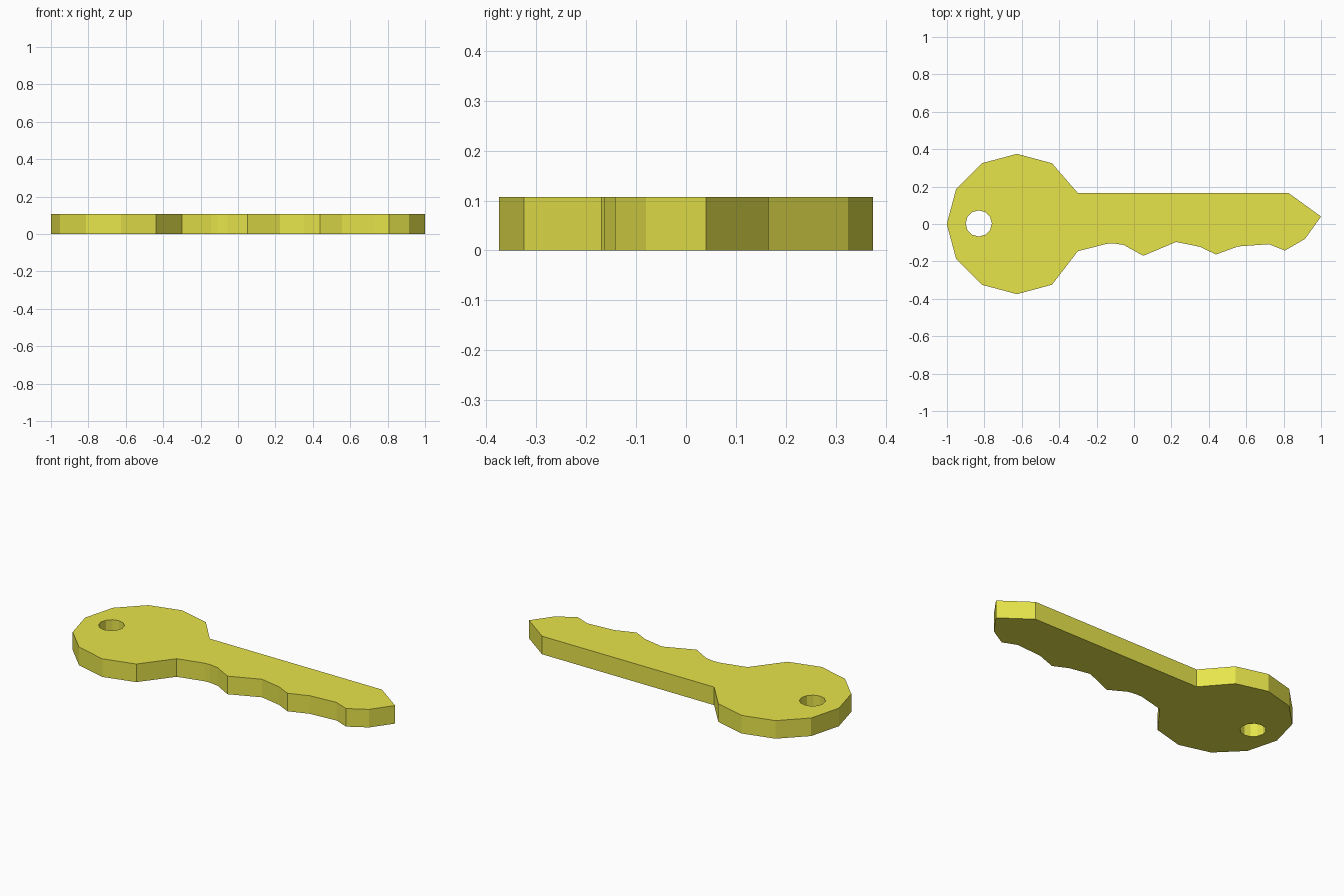
import bpy, bmesh
from math import cos, sin, radians

if "Cube" in bpy.data.objects:
    bpy.data.objects.remove(bpy.data.objects["Cube"])

THICK = 0.107
BOW_X, BOW_R = -0.626, 0.375
HOLE_X, HOLE_Y, HOLE_R = -0.83, 0.003, 0.07


def arc(cx, cy, r, start, end, step):
    return [(cx + r * cos(radians(a)), cy + r * sin(radians(a)))
            for a in range(start, end + 1, step)]


# Outline: bow (part of a twelve-sided disc), then toothed edge, tip and straight back
bow = arc(BOW_X, 0, BOW_R, 60, 300, 30)
blade = [(-0.30, -0.145), (-0.145, -0.106), (-0.11, -0.104), (-0.055, -0.112),
         (0.05, -0.17), (0.225, -0.096), (0.353, -0.122), (0.438, -0.163),
         (0.556, -0.12), (0.722, -0.108), (0.807, -0.142), (0.914, -0.08),
         (1.0, 0.04), (0.827, 0.165), (-0.30, 0.165)]
outline = bow + blade
hole = arc(HOLE_X, HOLE_Y, HOLE_R, 0, 330, 30)

# Flat key shape with the ring hole left open
bm = bmesh.new()
edges = []
for loop in (outline, hole):
    vs = [bm.verts.new((x, y, 0)) for x, y in loop]
    edges += [bm.edges.new((vs[i - 1], vs[i])) for i in range(len(vs))]
bmesh.ops.triangle_fill(bm, edges=edges, use_beauty=True, normal=(0, 0, 1))

# Thickness
res = bmesh.ops.extrude_face_region(bm, geom=bm.faces[:], use_keep_orig=True)
top = [g for g in res["geom"] if isinstance(g, bmesh.types.BMVert)]
bmesh.ops.translate(bm, verts=top, vec=(0, 0, THICK))
bmesh.ops.recalc_face_normals(bm, faces=bm.faces[:])

mesh = bpy.data.meshes.new("key")
bm.to_mesh(mesh)
bm.free()
key = bpy.data.objects.new("key", mesh)
bpy.context.collection.objects.link(key)

# Yellow metal
mat = bpy.data.materials.new("yellow")
mat.diffuse_color = (0.8, 0.78, 0.07, 1)
mat.use_nodes = True
mat.node_tree.nodes["Principled BSDF"].inputs["Base Color"].default_value = mat.diffuse_color
mesh.materials.append(mat)
